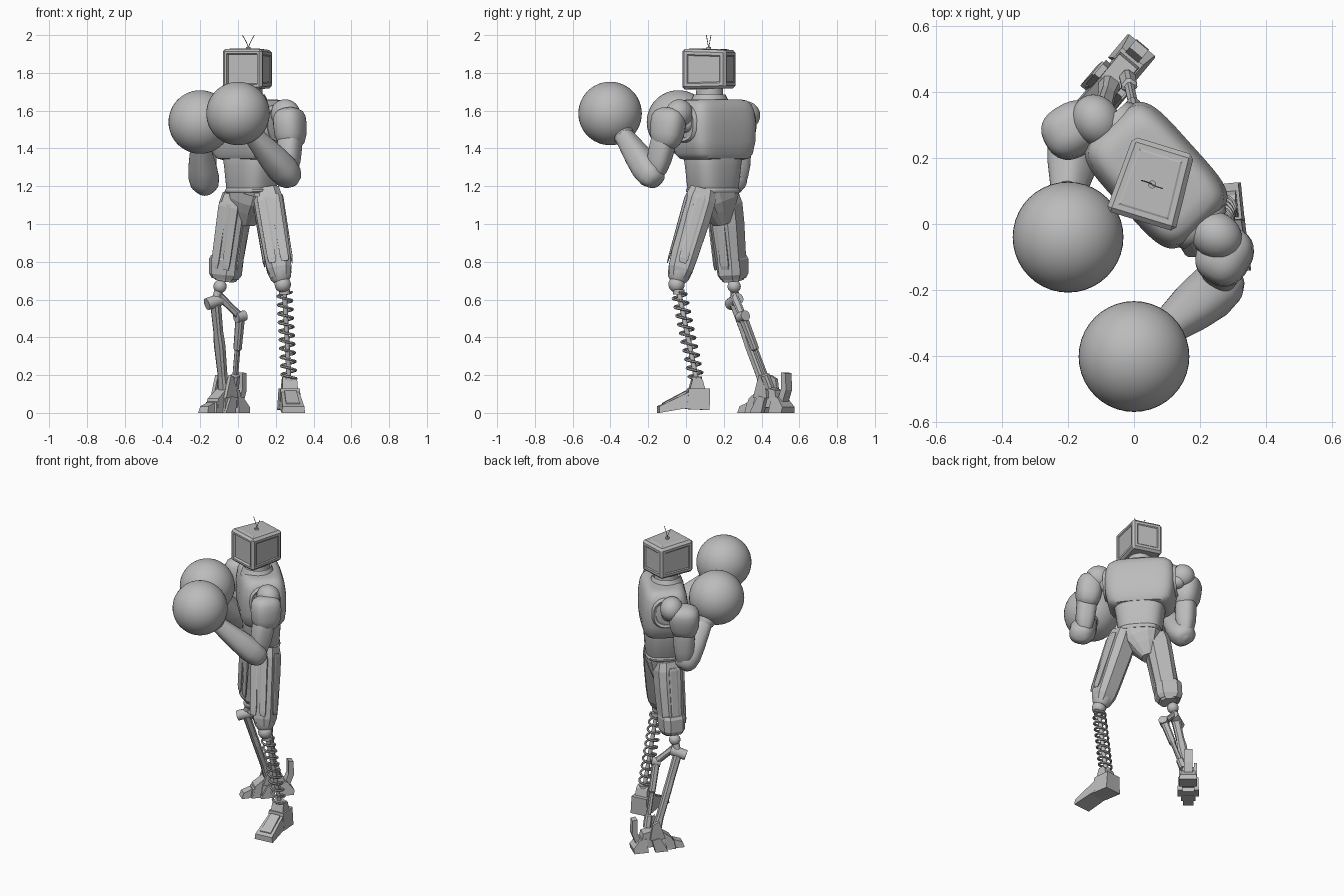
import bpy, bmesh, math
from mathutils import Vector, Matrix

cube = bpy.data.objects.get("Cube")
if cube:
    bpy.data.objects.remove(cube, do_unlink=True)

GREY = (0.5, 0.5, 0.5, 1)
grey = bpy.data.materials.new("plain grey")
grey.use_nodes = True
grey.diffuse_color = GREY
grey.node_tree.nodes["Principled BSDF"].inputs["Base Color"].default_value = GREY


def add(name, mesh, smooth=True):
    mesh.materials.clear()
    mesh.materials.append(grey)
    ob = bpy.data.objects.new(name, mesh)
    bpy.context.collection.objects.link(ob)
    bpy.ops.object.select_all(action='DESELECT')
    ob.select_set(True)
    bpy.context.view_layer.objects.active = ob
    if smooth:
        bpy.ops.object.shade_smooth_by_angle(angle=math.radians(38))
    return ob


def finish(name, bm, smooth=True):
    bmesh.ops.recalc_face_normals(bm, faces=bm.faces)
    mesh = bpy.data.meshes.new(name)
    bm.to_mesh(mesh)
    bm.free()
    return add(name, mesh, smooth)


def loft(name, a, b, rows, n=28, p=2, yaw=0, smooth=True, off=(0, 0)):
    """Rings (t, side radius, depth radius) along a to b; p squares them off."""
    a, b = Vector(a), Vector(b)
    d = b - a
    side = Vector((math.cos(math.radians(yaw)), math.sin(math.radians(yaw)), 0))
    u = (side - d * side.dot(d) / d.length_squared).normalized()
    v = d.normalized().cross(u)
    bm = bmesh.new()
    rings = []
    for t, rx, ry in rows:
        ring = []
        for i in range(n):
            ang = 2 * math.pi * (i + 0.5) / n
            c, s = math.cos(ang), math.sin(ang)
            c = math.copysign(abs(c) ** (2 / p), c)
            s = math.copysign(abs(s) ** (2 / p), s)
            ring.append(bm.verts.new(a + d * t + u * (rx * c + off[0]) + v * (ry * s + off[1])))
        rings.append(ring)
    for r, q in zip(rings, rings[1:]):
        for i in range(n):
            j = (i + 1) % n
            bm.faces.new((r[i], r[j], q[j], q[i]))
    bm.faces.new(rings[0])
    bm.faces.new(rings[-1])
    return finish(name, bm, smooth)


def rod(name, a, b, r, n=14):
    return loft(name, a, b, [(0, r, r), (1, r, r)], n)


def capsule(name, a, b, rx, ry, end=1.0, p=2.3, yaw=0):
    shape = [(0, .3), (.03, .55), (.1, .82), (.22, .97), (.4, 1), (.65, .97), (.85, .8), (.95, .55), (1, .25)]
    return loft(name, a, b, [(t, rx * s * (1 + (end - 1) * t), ry * s * (1 + (end - 1) * t))
                             for t, s in shape], p=p, yaw=yaw)


def ball(name, loc, radii, yaw=0):
    bm = bmesh.new()
    bmesh.ops.create_uvsphere(bm, u_segments=40, v_segments=24, radius=1)
    bm.transform(Matrix.Translation(loc) @ Matrix.Rotation(math.radians(yaw), 4, 'Z')
                 @ Matrix.Diagonal((*radii, 1)))
    return finish(name, bm)


def slab(name, profile, width, loc, yaw=0, taper=0, x=0):
    """Side profile of (y, z) points given a width, narrower towards the top."""
    bm = bmesh.new()
    top = max(z for y, z in profile)
    sides = [[bm.verts.new((x + s * width / 2 * (1 - taper * z / top), y, z)) for y, z in profile]
             for s in (-1, 1)]
    bm.faces.new(sides[0])
    bm.faces.new(sides[1])
    for i in range(len(profile)):
        j = (i + 1) % len(profile)
        bm.faces.new((sides[0][i], sides[0][j], sides[1][j], sides[1][i]))
    bm.transform(Matrix.Translation(loc) @ Matrix.Rotation(math.radians(yaw), 4, 'Z'))
    return finish(name, bm, False)


def tube(name, pts, r):
    cu = bpy.data.curves.new(name, 'CURVE')
    cu.dimensions = '3D'
    cu.bevel_depth = r
    cu.bevel_resolution = 1
    sp = cu.splines.new('POLY')
    sp.points.add(len(pts) - 1)
    for q, co in zip(sp.points, pts):
        q.co = (*co, 1)
    tmp = bpy.data.objects.new(name + " path", cu)
    mesh = bpy.data.meshes.new_from_object(tmp)
    bpy.data.objects.remove(tmp)
    return add(name, mesh)


# Torso, turned to its right
TURN = -48
mid, throat, hip = Vector((.067, .148, 0)), Vector((.058, .125, 0)), Vector((.072, .143, 0))
across = Vector((math.cos(math.radians(TURN)), math.sin(math.radians(TURN)), 0))
up = lambda z, c: c + Vector((0, 0, z))
loft("chest", up(1.34, mid), up(1.66, mid), [(0, .15, .1), (.02, .175, .12), (.1, .198, .134), (.3, .212, .142),
     (.6, .217, .142), (.82, .21, .132), (.92, .197, .12), (.98, .175, .103), (1, .14, .08)], 48, 4.6, TURN)
loft("collar", up(1.63, throat), up(1.685, throat), [(0, .115, .105), (.5, .1, .095), (1, .085, .083),
     (.7, .07, .07)], 32, yaw=TURN)
loft("neck", up(1.62, throat), up(1.74, throat), [(0, .08, .08), (.5, .072, .072), (1, .07, .07)])
loft("waist", up(1.17, hip), up(1.4, hip), [(0, .12, .1), (.1, .133, .108), (.6, .147, .115), (.85, .157, .12),
     (1, .15, .11)], 36, 3, TURN)
loft("belt", up(1.165, hip), up(1.19, hip), [(0, .132, .108), (.3, .139, .113), (.7, .139, .113), (1, .132, .108)],
     36, 3, TURN)
loft("pelvis", (.075, .145, 1.18), (.045, .19, 1.0), [(0, .135, .105), (.3, .12, .1), (.6, .085, .08),
     (1, .04, .045)], 12, 3, TURN, False)
for s, label in ((1, "left"), (-1, "right")):
    c = up(1.53, mid) + across * s * .15
    loft(label + "_shoulder_socket", c, c + across * s * .075,
         [(0, .1, .1), (.8, .095, .1), (1, .085, .09), (.9, .07, .075), (.5, .06, .065)], 28, 2.4, 90)

# Boxy screen head with inset panels, narrower at the back
bm = bmesh.new()
bmesh.ops.create_cube(bm, size=1)
bm.transform(Matrix.Diagonal((.22, .24, .215, 1)))
for v in bm.verts:
    if v.co.y > 0:
        v.co.x *= .88
        v.co.z *= .94
bmesh.ops.bevel(bm, geom=bm.edges[:], offset=.014, segments=1, affect='EDGES')
bm.normal_update()
for f in [f for f in bm.faces if f.calc_area() > .02 and f.normal.z > -.5]:
    front, top = f.normal.y < -.9, f.normal.z > .9
    bmesh.ops.inset_individual(bm, faces=[f], thickness=.016 if front else .022, depth=0)
    bmesh.ops.inset_individual(bm, faces=[f], thickness=.008, depth=-.014 if front else .003 if top else -.005)
bm.transform(Matrix.Translation((.055, .123, 1.82)) @ Matrix.Rotation(math.radians(-17), 4, 'Z'))
finish("head", bm, False)
rod("antenna_base", (.055, .12, 1.92), (.055, .12, 1.937), .012)
for s in (-1, 1):
    tube("antenna", [(.055 + s * .032 * t ** 1.4, .12 - s * .012 * t, 1.93 + .07 * t)
                     for t in [i / 8 for i in range(9)]], .002)

# Arms with round gloves
arms = {
    "left": dict(shoulder=(.225, 0, 1.53), cap=(.25, -.035, 1.585), biceps=(.28, -.1, 1.5),
                 elbow=(.262, -.185, 1.26), wrist=(.08, -.33, 1.47), glove=(0, -.402, 1.585), yaw=-30),
    "right": dict(shoulder=(-.09, .31, 1.53), cap=(-.115, .315, 1.575), biceps=(-.182, .28, 1.49),
                  elbow=(-.178, .255, 1.215), wrist=(-.2, .09, 1.415), glove=(-.2, -.04, 1.54), yaw=-60),
}
for label, arm in arms.items():
    P = {k: Vector(v) for k, v in arm.items() if k != "yaw"}
    yaw = arm["yaw"]
    ball(label + "_shoulder_joint", P["shoulder"], (.045, .045, .045))
    ball(label + "_shoulder_cap", P["cap"], (.08, .07, .075), yaw)
    capsule(label + "_biceps", P["biceps"] + Vector((-.012, .015, .115)), P["biceps"] + Vector((.005, -.01, -.105)),
            .081, .093, .97, 2.5, yaw)
    capsule(label + "_upper_arm", P["biceps"] + Vector((0, 0, .02)), P["elbow"] + Vector((0, .02, -.02)),
            .064, .068, .9, 2.6, yaw)
    ball(label + "_elbow", P["elbow"], (.055, .055, .058))
    along = P["wrist"] - P["elbow"]
    loft(label + "_forearm", P["elbow"] - along * .2, P["wrist"],
         [(0, .03, .03), (.04, .054, .05), (.13, .073, .068), (.3, .081, .075), (.55, .074, .068),
          (.85, .057, .055), (1, .05, .048)], 28, 2.4, yaw)
    loft(label + "_glove_cuff", P["wrist"] - along * .06, P["glove"],
         [(0, .045, .045), (.1, .056, .056), (.3, .06, .06), (.6, .09, .09), (.9, .1, .1)])
    ball(label + "_glove", P["glove"], (.168, .168, .168))

# Faceted thighs with raised plates
thighs = {"left": ((.15, .09, 1.18), (.226, -.042, .715), 0),
          "right": ((-.003, .2, 1.16), (-.067, .25, .7), -30)}
for label, (a, b, yaw) in thighs.items():
    loft(label + "_thigh", a, b, [(0, .07, .072), (.12, .08, .086), (.35, .079, .085), (.75, .073, .074),
         (.9, .068, .068), (1, .052, .052)], 8, 3.2, yaw, False)
    for s in (-1, 1):
        loft(label + "_thigh_plate", a, b, [(.1, .022, .004), (.15, .026, .009), (.8, .023, .005), (.86, .018, .002)],
             8, 4, yaw, False, (s * .034, .076))
        loft(label + "_thigh_side_strip", a, b, [(.08, .006, .02), (.12, .009, .03), (.8, .006, .026), (.85, .001, .02)],
             8, 4, yaw, False, (s * .074, 0))
loft("right_knee_guard", (-.06, .242, .83), (-.069, .25, .71), [(0, .076, .07), (.15, .085, .077), (.8, .082, .072),
     (1, .066, .06)], 8, 3.2, -30, False)
loft("left_knee_cuff", (.222, -.035, .74), (.232, -.045, .695), [(0, .062, .062), (.6, .055, .055), (1, .04, .04)])

# Spring lower leg
ball("left_knee", (.237, -.05, .68), (.043, .043, .043))
top, low = Vector((.246, -.038, .64)), Vector((.27, .055, .18))
TURNS, STEPS = 10, 20
tube("spring", [top.lerp(low, i / (TURNS * STEPS)) + Vector((math.cos(a), math.sin(a), 0)) * .038
                for i in range(TURNS * STEPS + 1) for a in [2 * math.pi * i / STEPS]], .007)
rod("spring_core", top, low, .013)
for end in (top, low):
    rod("spring_seat", end - Vector((0, 0, .012)), end + Vector((0, 0, .012)), .03, 20)

# Left foot: heel block, sloped toe and ankle
foot = (.278, 0, 0)
slab("left_heel", [(0, .02), (.12, .015), (.122, .13), (.01, .13)], .12, foot, 6, .15)
slab("left_toe", [(-.148, 0), (-.02, .022), (.02, .022), (.02, .115), (-.148, .035)], .125, foot, 6, .25)
slab("left_toe_plate", [(-.125, .04), (0, .1), (0, .118), (-.125, .052)], .08, foot, 6, .2)
slab("left_ankle", [(.015, .12), (.1, .12), (.085, .175), (.07, .19), (.035, .19)], .1, foot, 6, .25)

# Right lower leg: linked rods
ball("right_knee", (-.095, .255, .67), (.035, .035, .035))
rod("right_knee_stem", (-.095, .255, .68), (-.12, .26, .59), .022)
rod("right_upper_hinge", (-.165, .235, .575), (-.08, .275, .605), .032, 18)
rod("right_lower_hinge", (-.01, .285, .505), (.035, .315, .515), .028, 18)
loft("right_knee_link", (-.1, .255, .62), (.012, .3, .51), [(0, .022, .022), (.5, .018, .022), (1, .02, .02)],
     8, 3, 0, False)
loft("right_front_rod", (-.12, .255, .59), (-.075, .42, .13), [(0, .028, .024), (.35, .025, .023), (.5, .031, .023),
     (.85, .025, .022), (1, .032, .028)], 8, 3, -40, False)
loft("right_rear_rod", (.012, .3, .51), (-.02, .445, .13), [(0, .024, .022), (.45, .021, .02), (.47, .014, .014),
     (.8, .014, .014), (.82, .023, .023), (1, .023, .023)], 8, 3, -40, False)

# Right foot: segmented toe, arch, ankle and heel spur
foot, yaw = (-.075, .424, 0), -40
for i in range(3):
    y = -.172 + i * .058
    slab("right_toe_segment", [(y, 0), (y + .055, 0), (y + .066, .055 + i * .022), (y + .012, .035 + i * .022)],
         .066 + i * .02, foot, yaw, .2)
slab("right_arch", [(-.1, .02), (.07, .03), (.1, .07), (.09, .12), (.0, .14), (-.09, .075)], .085, foot, yaw, .2)
slab("right_heel", [(.06, 0), (.15, 0), (.155, .03), (.11, .085), (.07, .085)], .11, foot, yaw, .25)
slab("right_heel_spur", [(.1, .07), (.135, .06), (.158, .12), (.155, .21), (.125, .215), (.125, .13)], .05, foot, yaw)
for s in (-1, 1):
    slab("right_ankle_bracket", [(-.045, .08), (.05, .08), (.035, .18), (-.005, .2)], .02, foot, yaw, 0, s * .045)
    slab("right_side_claw", [(-.06, 0), (.02, 0), (.04, .08), (-.01, .09)], .03, foot, yaw, .3, s * .05)
